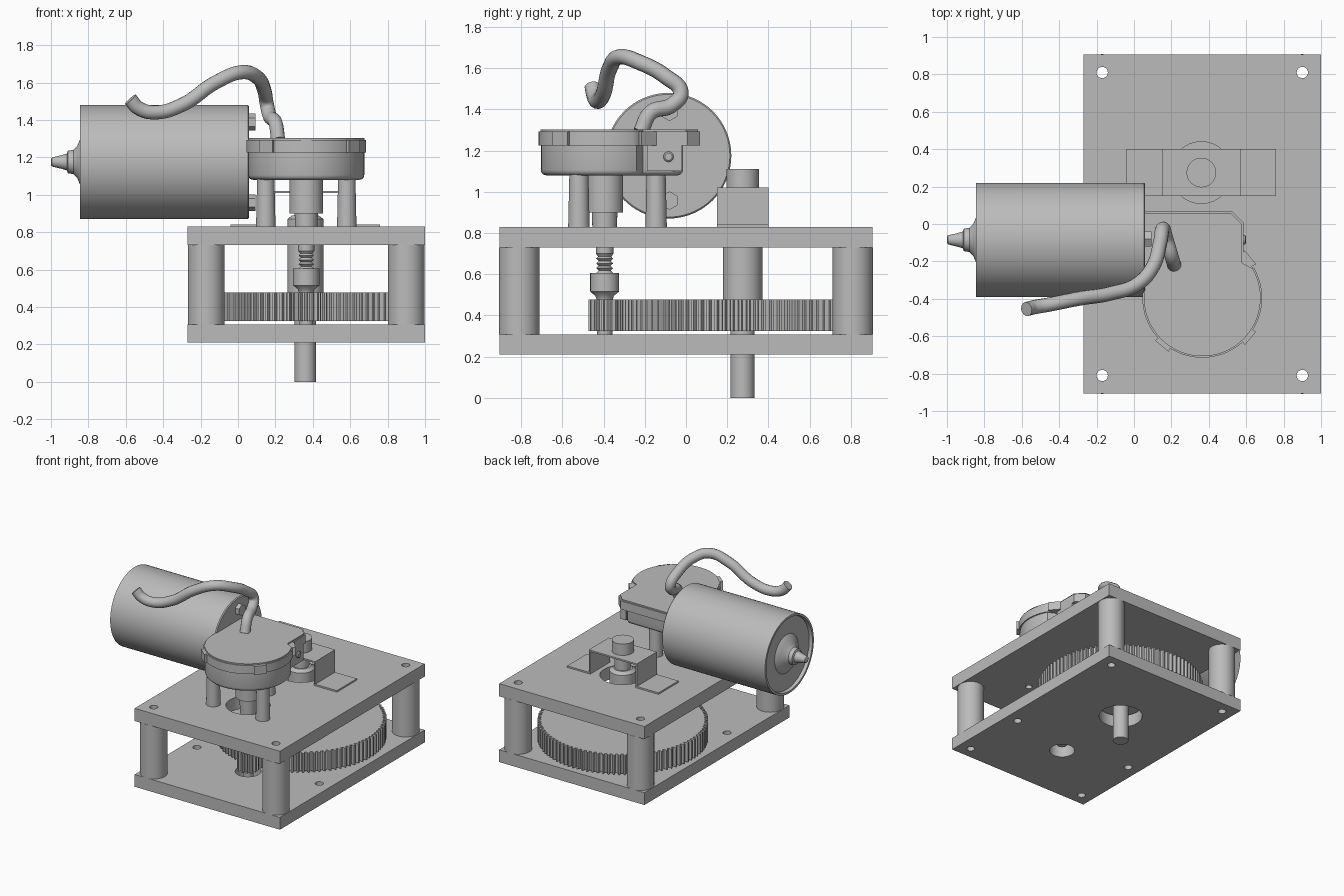
import bpy, bmesh
from math import sin, cos, pi, radians
from mathutils import Vector, Matrix

cube = bpy.data.objects.get("Cube")
if cube:
    bpy.data.objects.remove(cube, do_unlink=True)

grey = bpy.data.materials.new("metal_grey")
grey.use_nodes = True
COLOUR = (0.5, 0.5, 0.5, 1)
grey.diffuse_color = COLOUR
grey.node_tree.nodes["Principled BSDF"].inputs["Base Color"].default_value = COLOUR

GEAR = (0.36, 0.275)      # axis of the large gear
PINION = (0.365, -0.395)  # axis of the drive unit
POSTS = [(x, y) for x in (-0.17, 0.9) for y in (-0.81, 0.81)]


def finish(name, bm, smooth=True):
    bmesh.ops.recalc_face_normals(bm, faces=bm.faces)
    mesh = bpy.data.meshes.new(name)
    bm.to_mesh(mesh)
    bm.free()
    ob = bpy.data.objects.new(name, mesh)
    bpy.context.collection.objects.link(ob)
    mesh.materials.append(grey)
    if smooth:
        select(ob)
        bpy.ops.object.shade_smooth_by_angle(angle=radians(35))
    return ob


def select(ob):
    bpy.ops.object.select_all(action='DESELECT')
    ob.select_set(True)
    bpy.context.view_layer.objects.active = ob


def lathe(name, profile, xy=(0, 0), segs=48, turn=None, closed=False):
    """Spin (radius, height) points around a vertical axis, then turn and place."""
    bm = bmesh.new()
    verts = [bm.verts.new((r, 0, z)) for r, z in profile]
    pairs = list(zip(verts, verts[1:]))
    if closed:
        pairs.append((verts[-1], verts[0]))
    edges = [bm.edges.new(p) for p in pairs]
    bmesh.ops.spin(bm, geom=verts + edges, cent=(0, 0, 0), axis=(0, 0, 1),
                   angle=2 * pi, steps=segs, use_merge=True)
    bmesh.ops.remove_doubles(bm, verts=bm.verts, dist=1e-5)
    bmesh.ops.transform(bm, matrix=turn or Matrix.Translation((*xy, 0)), verts=bm.verts)
    return finish(name, bm)


def rod(name, xy, r, z0, z1, segs=48):
    return lathe(name, [(0, z0), (r, z0), (r, z1), (0, z1)], xy, segs)


def prism(name, outline, z0, z1, bevel=0, smooth=False):
    """Extrude a flat outline between two heights."""
    bm = bmesh.new()
    base = bm.faces.new([bm.verts.new((x, y, z0)) for x, y in outline])
    top = bmesh.ops.extrude_face_region(bm, geom=[base])["geom"]
    up = [v for v in top if isinstance(v, bmesh.types.BMVert)]
    bmesh.ops.translate(bm, vec=(0, 0, z1 - z0), verts=up)
    if bevel:
        low = [e for e in bm.edges if all(abs(v.co.z - z0) < 1e-5 for v in e.verts)]
        bmesh.ops.bevel(bm, geom=low, offset=bevel, segments=3, profile=0.5, affect='EDGES')
    return finish(name, bm, smooth)


def box(name, x0, x1, y0, y1, z0, z1):
    return prism(name, [(x0, y0), (x1, y0), (x1, y1), (x0, y1)], z0, z1)


def drill(ob, holes, z0, z1):
    for x, y, r in holes:
        cutter = rod("hole_cutter", (x, y), r, z0 - 0.05, z1 + 0.05, 32)
        mod = ob.modifiers.new("hole", 'BOOLEAN')
        mod.object, mod.operation, mod.solver = cutter, 'DIFFERENCE', 'EXACT'
        select(ob)
        bpy.ops.object.modifier_apply(modifier="hole")
        bpy.data.objects.remove(cutter, do_unlink=True)
    select(ob)
    bpy.ops.object.shade_smooth_by_angle(angle=radians(35))


def gear(name, xy, outer, depth, teeth, z0, z1):
    step = 2 * pi / teeth
    shape = [(0.0, outer - depth), (0.4, outer - depth), (0.55, outer), (0.85, outer)]
    pts = [(xy[0] + r * cos((i + f) * step), xy[1] + r * sin((i + f) * step))
           for i in range(teeth) for f, r in shape]
    return prism(name, pts, z0, z1)


def around(angle, r):
    a = radians(angle)
    return PINION[0] + r * cos(a), PINION[1] + r * sin(a)


# Frame: two drilled plates on four hollow posts
LEGS = [around(a, 0.25) for a in (90, 210, 330)]
corner_holes = [(x, y, 0.03) for x, y in POSTS]
lower = box("lower_plate", -0.27, 1.0, -0.905, 0.905, 0.21, 0.307)
drill(lower, corner_holes + [(-0.17, -0.27, 0.03), (0.9, -0.27, 0.03),
                             (*GEAR, 0.16), (*PINION, 0.093)], 0.21, 0.307)
upper = box("upper_plate", -0.27, 1.0, -0.905, 0.905, 0.73, 0.83)
drill(upper, corner_holes + [(x, y, 0.025) for x, y in LEGS]
      + [(*GEAR, 0.165), (*PINION, 0.16)], 0.73, 0.83)
for p in POSTS:
    lathe("post", [(0.03, 0.307), (0.098, 0.307), (0.098, 0.73), (0.03, 0.73)], p, closed=True)

# Large gear with its hub and output shaft
gear("large_gear", GEAR, 0.612, 0.025, 96, 0.325, 0.477)
rod("output_shaft", GEAR, 0.058, 0, 1.03)
lathe("gear_hub", [(0, 0.477), (0.096, 0.477), (0.096, 0.87), (0.07, 0.89), (0, 0.89)], GEAR)
rod("shaft_cap", GEAR, 0.079, 1.02, 1.11)

# Hat-shaped sheet bracket over the output shaft
T = 0.012
for x0, x1 in ((-0.04, 0.15), (0.57, 0.76)):
    box("bracket_foot", x0, x1, 0.15, 0.4, 0.83, 0.83 + T)
for x in (0.15, 0.57 - T):
    box("bracket_wall", x, x + T, 0.15, 0.4, 0.83, 1.02)
box("bracket_top", 0.15, 0.57, 0.15, 0.4, 1.02 - T, 1.02)

# Drive spindle: neck, threaded section, collar and pinion
thread = [(r, 0.675 - 0.0115 * i) for i, r in enumerate([0.041, 0.029] * 3 + [0.041])]
lathe("drive_spindle", [(0, 1.09), (0.09, 1.09), (0.09, 0.9), (0.062, 0.9), (0.058, 0.77),
                        (0.043, 0.75), (0.043, 0.7), (0.032, 0.685)] + thread
      + [(0.03, 0.605), (0.07, 0.605), (0.07, 0.515), (0.045, 0.495),
         (0.037, 0.47), (0.037, 0.26), (0, 0.26)], PINION)
gear("pinion", PINION, 0.078, 0.022, 13, 0.325, 0.477)

# Gearbox: round case with a squared rear wing, lid, locating tabs and legs
def case_outline(r, right, back, cut):
    arc = [around(a, r) for a in range(180, 391, 5)]
    return arc + [(right, PINION[1] + r * 0.6), (right, back - cut), (right - cut, back), (0.06, back)]

prism("gearbox_case", case_outline(0.31, 0.57, -0.015, 0.05), 1.08, 1.225, 0.025, True)
prism("gearbox_flange", case_outline(0.32, 0.585, 0.067, 0.06), 1.225, 1.292, 0, True)
prism("gearbox_lid", case_outline(0.312, 0.577, 0.059, 0.06), 1.292, 1.302, 0, True)
for a in (230, 320, 40):
    tab = [around(a + da, r) for da, r in ((-6, 0.26), (-8, 0.34), (8, 0.34), (6, 0.26))]
    prism("flange_tab", tab, 1.225, 1.292)
for p in LEGS:
    lathe("gearbox_leg", [(0, 0.83), (0.052, 0.83), (0.046, 1.1), (0, 1.1)], p, 32)

# Side screw with a cross recess, on the wing of the gearbox
box("screw_boss", 0.54, 0.585, -0.19, -0.02, 1.1, 1.225)
screw = Matrix.Translation((0.585, -0.085, 1.17)) @ Matrix.Rotation(pi / 2, 4, 'Y')
lathe("side_screw", [(0, 0), (0.025, 0), (0.025, 0.008), (0.018, 0.014), (0, 0.014)], turn=screw, segs=24)

# Horizontal motor with a recessed end and a stepped nose
axis = Matrix.Translation((0, -0.085, 1.175)) @ Matrix.Rotation(pi / 2, 4, 'Y')
lathe("motor_body", [(0, 0.06), (0.298, 0.06), (0.305, 0.053), (0.305, -0.845), (0.288, -0.845),
                     (0.283, -0.82), (0.15, -0.82), (0.12, -0.845), (0.085, -0.86), (0.065, -0.88),
                     (0.06, -0.91), (0.045, -0.915), (0.036, -0.945), (0.024, -0.995),
                     (0.015, -1), (0, -1)], turn=axis, segs=72)
for z in (0.957, 1.388):
    place = Matrix.Translation((0.06, -0.08, z)) @ Matrix.Rotation(pi / 2, 4, 'Y')
    lathe("motor_bolt", [(0, 0), (0.045, 0), (0.045, 0.033), (0, 0.033)], turn=place, segs=6)

# Bent cable from the gearbox lid to beside the motor
path = [(-0.575, -0.455, 1.51), (-0.535, -0.445, 1.465), (-0.45, -0.43, 1.44), (-0.3, -0.4, 1.48),
        (-0.12, -0.37, 1.6), (0.02, -0.32, 1.655), (0.1, -0.23, 1.63), (0.14, -0.1, 1.56),
        (0.155, -0.025, 1.48), (0.17, -0.07, 1.42), (0.2, -0.17, 1.385), (0.215, -0.22, 1.29)]
curve = bpy.data.curves.new("cable", 'CURVE')
curve.dimensions = '3D'
curve.bevel_depth, curve.bevel_resolution = 0.038, 5
curve.use_fill_caps = True
spline = curve.splines.new('BEZIER')
spline.bezier_points.add(len(path) - 1)
for point, co in zip(spline.bezier_points, path):
    point.co = co
    point.handle_left_type = point.handle_right_type = 'AUTO'
curve.materials.append(grey)
cable = bpy.data.objects.new("cable", curve)
bpy.context.collection.objects.link(cable)
